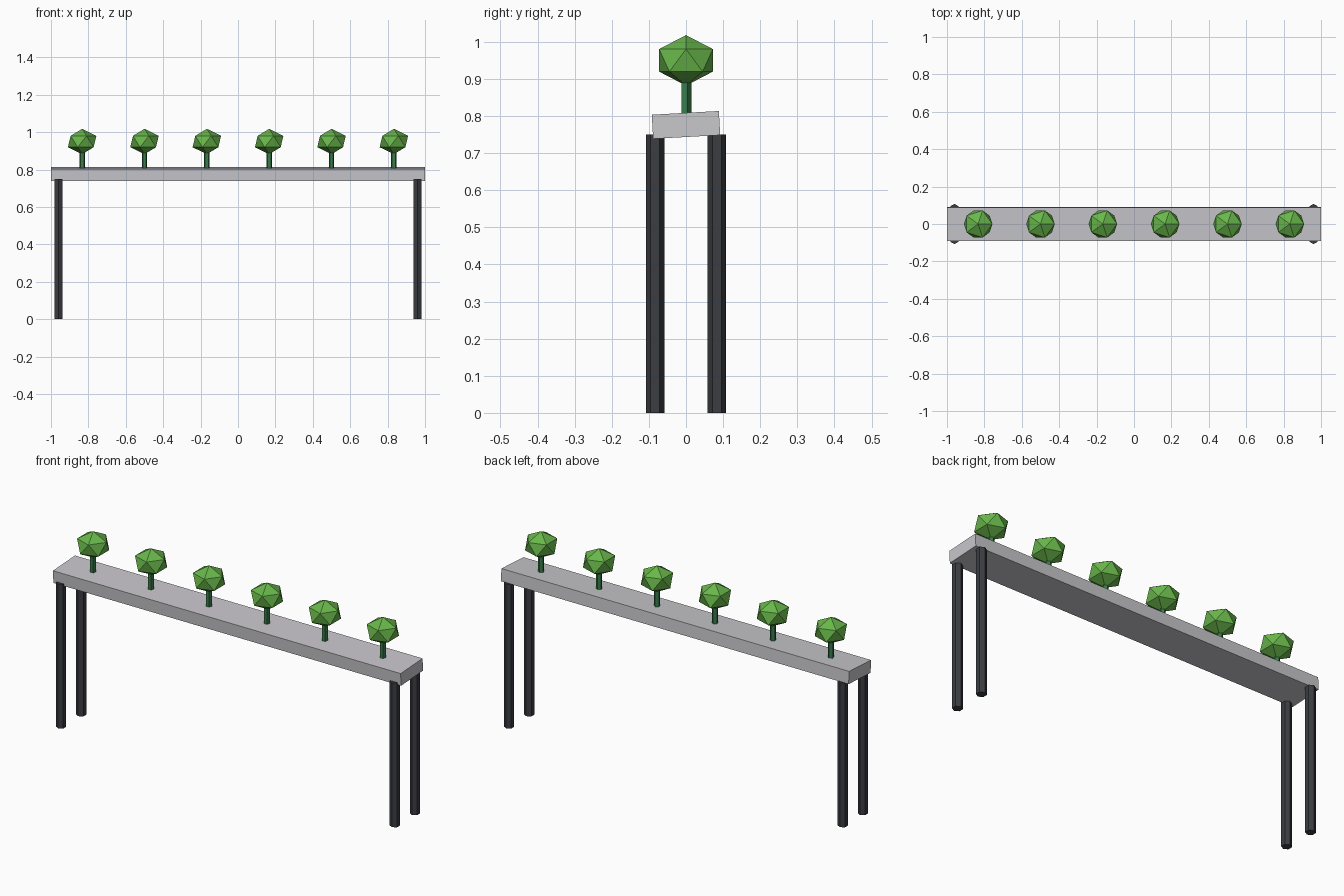
import bpy
from math import radians

if "Cube" in bpy.data.objects:
    bpy.data.objects.remove(bpy.data.objects["Cube"])


def material(name, rgb):
    m = bpy.data.materials.new(name)
    m.diffuse_color = (*rgb, 1)
    m.use_nodes = True
    m.node_tree.nodes["Principled BSDF"].inputs["Base Color"].default_value = m.diffuse_color
    return m


def finish(name, mat):
    ob = bpy.context.object
    ob.name = name
    ob.data.materials.append(mat)
    return ob


def post(name, sides, radius, x, y, z0, z1, mat):
    bpy.ops.mesh.primitive_cylinder_add(vertices=sides, radius=radius, depth=z1 - z0,
                                        location=(x, y, (z0 + z1) / 2))
    return finish(name, mat)


stone = material("pale_stone", (0.58, 0.57, 0.6))
metal = material("dark_metal", (0.045, 0.047, 0.055))
stem_green = material("stem_green", (0.04, 0.2, 0.07))
leaf_green = material("leaf_green", (0.14, 0.47, 0.07))

# Slightly tipped planter slab
bpy.ops.mesh.primitive_cube_add(size=1, location=(0, 0, 0.776),
                                rotation=(radians(3.2), 0, 0))
slab = finish("planter_slab", stone)
slab.scale = (2, 0.181, 0.065)

# Four hexagonal legs
for x, side in ((-0.96, "left"), (0.96, "right")):
    for y, end in ((-0.083, "front"), (0.083, "back")):
        post(f"{end}_{side}_leg", 6, 0.0245, x, y, 0, 0.75, metal)

# Row of six small topiary plants
for i in range(6):
    x = (i - 2.5) / 3
    post(f"plant_stem_{i + 1}", 5, 0.015, x, 0, 0.79, 0.91, stem_green)
    bpy.ops.mesh.primitive_ico_sphere_add(subdivisions=1, radius=0.085,
                                          location=(x, 0, 0.95))
    crown = finish(f"plant_crown_{i + 1}", leaf_green)
    crown.scale.z = 0.8
